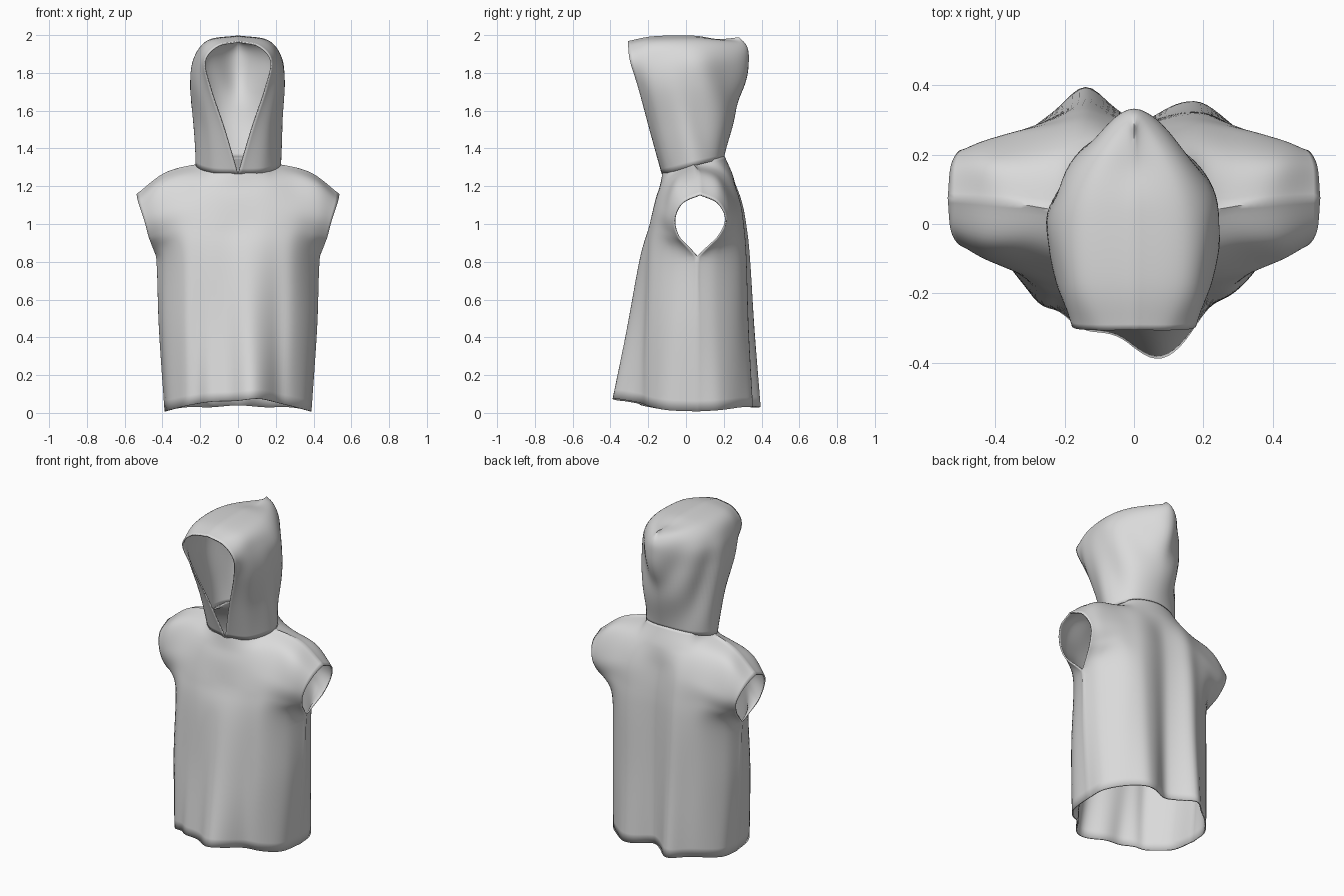
import bpy
import bmesh
import math
from mathutils import Vector

cube = bpy.data.objects.get("Cube")
if cube:
    bpy.data.objects.remove(cube, do_unlink=True)

STEPS = 8  # samples between neighbouring control points

cloth = bpy.data.materials.new("light grey cloth")
cloth.use_nodes = True
grey = (0.7, 0.7, 0.7, 1)
cloth.diffuse_color = grey
cloth.node_tree.nodes["Principled BSDF"].inputs["Base Color"].default_value = grey
cloth.node_tree.nodes["Principled BSDF"].inputs["Roughness"].default_value = 0.8


def spline(points):
    """Smooth curve through the control points."""
    ends = [points[0] * 2 - points[1]] + points + [points[-1] * 2 - points[-2]]
    curve = []
    for a, b, c, d in zip(ends, ends[1:], ends[2:], ends[3:]):
        for k in range(STEPS):
            t = k / STEPS
            curve.append(b + (c - a) * (t / 2) + (a * 2 - b * 5 + c * 4 - d) * (t * t / 2)
                         + (b * 3 - a - c * 3 + d) * (t ** 3 / 2))
    return curve + [points[-1].copy()]


def sheet(half_rows, fold, middle_first):
    """Mirror each control row across the middle, then skin rows into a fine grid."""
    rows = []
    for half in half_rows:
        pts = [Vector(p) for p in half]
        if not middle_first:
            pts.reverse()
        mirrored = [Vector((-p.x, p.y, p.z)) for p in reversed(pts[1:])]
        rows.append(spline(mirrored + pts))
    columns = [spline(list(col)) for col in zip(*rows)]
    grid = [list(row) for row in zip(*columns)]
    for row in grid:
        for p in row:
            p += fold(p)
    return grid


def bump(value, centre, width):
    return math.exp(-((value - centre) / width) ** 2)


def add_cloth(name, grids):
    bm = bmesh.new()
    for grid in grids:
        verts = [[bm.verts.new(p) for p in row] for row in grid]
        for low, high in zip(verts, verts[1:]):
            for i in range(len(low) - 1):
                bm.faces.new((low[i], low[i + 1], high[i + 1], high[i]))
    bmesh.ops.remove_doubles(bm, verts=bm.verts, dist=0.0005)
    bmesh.ops.recalc_face_normals(bm, faces=bm.faces)
    mesh = bpy.data.meshes.new(name)
    bm.to_mesh(mesh)
    bm.free()
    mesh.materials.append(cloth)
    obj = bpy.data.objects.new(name, mesh)
    bpy.context.collection.objects.link(obj)
    thick = obj.modifiers.new("thickness", "SOLIDIFY")
    thick.thickness = 0.008
    thick.offset = 0
    for other in bpy.context.selected_objects:
        other.select_set(False)
    obj.select_set(True)
    bpy.context.view_layer.objects.active = obj
    bpy.ops.object.shade_smooth_by_angle(angle=math.radians(60))


# Torso panels: rows run hem to shoulder, points run middle to side
shoulder = [(.22, .04, 1.312), (.385, .065, 1.268), (.535, .075, 1.155)]
front_rows = [
    [(0, -.33, .06), (.13, -.32, .06), (.26, -.22, .04), (.36, -.1, .015), (.385, .06, .008)],
    [(0, -.28, .45), (.14, -.26, .45), (.28, -.2, .45), (.38, -.08, .45), (.415, .06, .45)],
    [(0, -.23, .82), (.15, -.22, .82), (.28, -.18, .82), (.375, -.07, .81), (.43, .06, .83)],
    [(0, -.19, .98), (.15, -.19, .98), (.29, -.16, .98), (.39, -.1, .95), (.467, -.03, .92)],
    [(0, -.16, 1.12), (.15, -.155, 1.12), (.3, -.13, 1.1), (.42, -.1, 1.06), (.495, -.06, 1.02)],
    [(0, -.135, 1.2), (.15, -.12, 1.21), (.28, -.06, 1.24), (.42, -.05, 1.2), (.525, -.02, 1.11)],
    [(0, -.12, 1.27), (.14, -.08, 1.28)] + shoulder,
]
back_rows = [
    [(0, .32, .04), (.14, .34, .03), (.27, .29, .03), (.37, .18, .015), (.385, .06, .008)],
    [(0, .31, .45), (.14, .32, .45), (.28, .28, .45), (.38, .17, .45), (.415, .06, .45)],
    [(0, .3, .82), (.15, .31, .82), (.28, .28, .82), (.385, .17, .81), (.43, .06, .83)],
    [(0, .29, .98), (.15, .3, .98), (.3, .275, .98), (.4, .225, .95), (.467, .16, .92)],
    [(0, .27, 1.12), (.15, .28, 1.12), (.3, .26, 1.1), (.43, .235, 1.06), (.495, .21, 1.02)],
    [(0, .25, 1.24), (.15, .235, 1.24), (.28, .18, 1.25), (.42, .175, 1.21), (.525, .17, 1.11)],
    [(0, .2, 1.36), (.15, .16, 1.345)] + shoulder,
]
# Hood: rows run neck to crown, points run face edge to back seam
hood_rows = [
    [(0, -.125, 1.265), (.14, -.085, 1.273), (.222, .04, 1.308), (.15, .16, 1.338), (0, .2, 1.352)],
    [(.07, -.19, 1.5), (.17, -.13, 1.5), (.23, .02, 1.52), (.155, .175, 1.52), (0, .235, 1.52)],
    [(.145, -.25, 1.72), (.22, -.16, 1.73), (.242, .03, 1.74), (.15, .2, 1.74), (0, .305, 1.72)],
    [(.175, -.295, 1.86), (.207, -.17, 1.88), (.225, .04, 1.88), (.14, .21, 1.88), (0, .325, 1.87)],
    [(.11, -.305, 1.94), (.15, -.17, 1.965), (.15, .04, 1.97), (.09, .2, 1.96), (0, .318, 1.94)],
    [(0, -.305, 1.965), (0, -.17, 1.99), (0, .04, 1.993), (0, .17, 1.975), (0, .28, 1.985)],
]


def front_fold(p):
    drape = max(0, 1 - p.z) * max(0, 1 - abs(p.x) / .4)
    ridge = bump(p.x, .08, .09) * .07 + bump(p.x, -.28, .04) * .06
    valley = bump(p.x, -.09, .08) * .03 + bump(p.x, .22, .05) * .06 + bump(p.x, -.21, .04) * .03
    return Vector((0, (valley - ridge) * drape, .02 * bump(p.x, .12, .1) * drape))


def back_fold(p):
    drape = max(0, 1 - p.z / 1.25) ** .7 * max(0, 1 - abs(p.x) / .42)
    ridge = bump(p.x, -.15, .065) * .08 + bump(p.x, .2, .06) * .035
    valley = bump(p.x, .03, .07) * .03
    return Vector((0, (ridge - valley) * drape, 0))


def hood_fold(p):
    # Slanting creases that fade out toward the neck, crown and face edge
    fade = math.sin(math.pi * min(1, max(0, (p.z - 1.27) / .68))) * max(0, min(1, (p.y + .1) * 5))
    crease = p.y + .3 * (p.z - 1.4) + .1 * p.x
    push = .01 * fade * math.sin(crease * 30 + p.x * 4)
    side = Vector((p.x, p.y - .02, 0))
    return side.normalized() * push


front = sheet(front_rows, front_fold, True)
back = sheet(back_rows, back_fold, True)

# Sew the panels together along the side seams and the shoulders
last = len(front[0]) - 1
armpit = 2 * STEPS
seam = [(r, c) for r in range(armpit + 1) for c in (0, last)]
seam += [(-1, c) for c in range(last + 1) if c <= 2 * STEPS or c >= last - 2 * STEPS]
for r, c in seam:
    middle = (front[r][c] + back[r][c]) / 2
    front[r][c] = middle
    back[r][c] = middle.copy()

# Cut the lower armhole straight down to its point, easing the cloth beside it
for panel in (front, back):
    for c, inward in ((0, 1), (last, -1)):
        start, end = panel[armpit][c], panel[armpit + STEPS][c]
        for k in range(1, STEPS):
            row = panel[armpit + k]
            shift = start.lerp(end, k / STEPS) - row[c]
            for n in range(STEPS):
                row[c + inward * n] += shift * (1 - n / STEPS)

add_cloth("sleeveless_body", [front, back])
add_cloth("hood", [sheet(hood_rows, hood_fold, False)])
